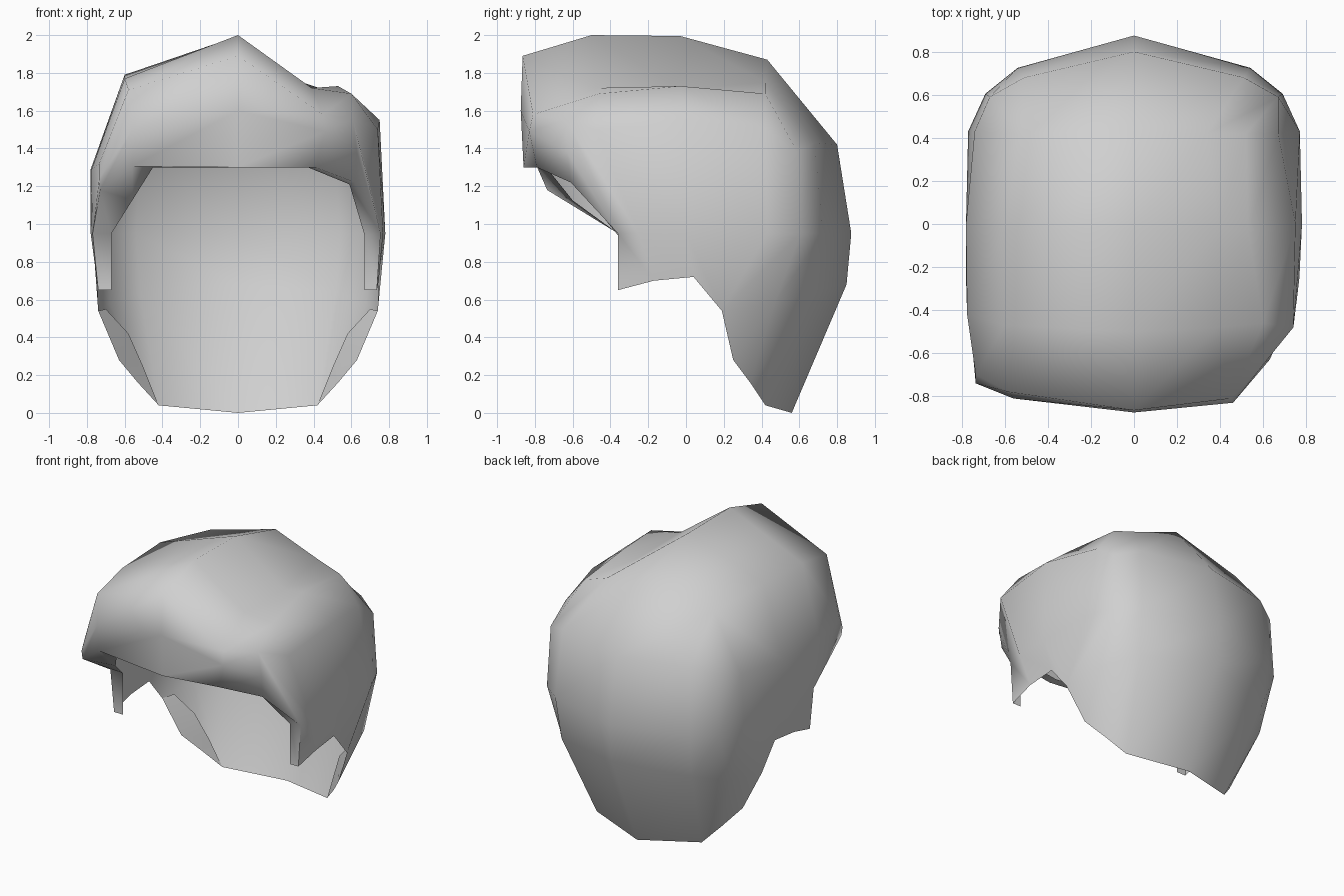
import bpy
import math

cube = bpy.data.objects.get("Cube")
if cube:
    bpy.data.objects.remove(cube, do_unlink=True)


def mirror(half):
    """Complete a row running from the -x side to the centre point."""
    return half + [(-x, y, z) for x, y, z in reversed(half[:-1])]


def skin(rows, index, verts, faces):
    """Join neighbouring rows with faces, sharing repeated points."""
    def vid(p):
        if p not in index:
            index[p] = len(verts)
            verts.append(p)
        return index[p]

    for a, b in zip(rows, rows[1:]):
        for j in range(len(a) - 1):
            quad = [vid(p) for p in (a[j], a[j + 1], b[j + 1], b[j])]
            face = list(dict.fromkeys(quad))
            if len(face) > 2:
                faces.append(face)


# Sideburn front edges, shared by the rows of the fringe
burn_r = [(-.74, -.36, .65), (-.77, -.36, .95)]
burn_l = [(.755, -.36, .95), (.735, -.36, .65)]

# Fringe arcs from one side to the other, lip to crest
lip = [(-.67, -.36, .65), (-.67, -.36, .95), (-.56, -.6, 1.125), (-.45, -.74, 1.3), (0, -.8, 1.3),
       (.37, -.74, 1.3), (.59, -.58, 1.21), (.67, -.36, .94), (.67, -.36, .65)]
brow = burn_r + [(-.73, -.735, 1.18), (-.56, -.79, 1.305), (0, -.86, 1.3),
                 (.41, -.79, 1.3), (.62, -.61, 1.22)] + burn_l
bulge = burn_r + [(-.735, -.74, 1.24), (-.56, -.81, 1.5), (0, -.875, 1.6),
                  (.46, -.83, 1.49), (.63, -.63, 1.38)] + burn_l
crest = burn_r + [(-.735, -.70, 1.32), (-.58, -.78, 1.71), (0, -.865, 1.89),
                  (.45, -.81, 1.58), (.61, -.64, 1.55)] + burn_l

# Crown arcs, with a shallow groove beside the bump on the left
crest_wide = crest[:7] + crest[6:]
crown_front = [(-.745, -.17, .70), (-.78, -.25, .95), (-.775, -.42, 1.29), (-.6, -.47, 1.77),
               (0, -.5, 2), (.39, -.48, 1.72), (.6, -.46, 1.69), (.74, -.48, 1.5),
               (.768, -.25, .95), (.745, -.17, .70)]
crown_mid = [(-.74, .04, .72), (-.78, 0, .95), (-.78, 0, 1.29), (-.6, -.03, 1.79),
             (0, -.03, 1.995), (.39, -.03, 1.715), (.53, -.03, 1.73), (.75, 0, 1.55),
             (.78, 0, .95), (.74, .04, .72)]
crown_back = [(-.74, .19, .54), (-.77, .43, .95), (-.74, .43, 1.35), (-.52, .42, 1.73),
              (0, .43, 1.87), (.34, .42, 1.75), (.52, .42, 1.69), (.67, .42, 1.5),
              (.77, .43, .95), (.74, .19, .54)]

# Rows down the back, starting from the rear arc
k = crown_back
back_top = [k[3]] * 3 + [k[4], k[5], k[6], k[6]]
back_upper = mirror([k[2], (-.67, .59, 1.38), (-.51, .68, 1.43), (0, .8, 1.42)])
back_upper[-1] = k[7]
back_wide = mirror([k[1], (-.69, .605, .95), (-.54, .725, .95), (0, .875, .95)])
back_lower = mirror([k[0], (-.68, .47, .58), (-.52, .68, .64), (0, .85, .68)])
nape_half = [(-.63, .25, .28), (-.53, .34, .16), (-.42, .42, .04), (0, .56, 0)]
nape = mirror(nape_half)

# Narrow hem turned inward along the lower side edges
hem_outer = mirror([k[0]] + nape_half)
hem_inner = mirror([(-.70, .27, .55), (-.58, .33, .42), (-.5, .38, .24)] + nape_half[2:])

index, verts, faces = {}, [], []
for block in ([lip, brow, bulge, crest],
              [crest_wide, crown_front, crown_mid, crown_back],
              [back_top, back_upper, back_wide, back_lower, nape],
              [hem_outer, hem_inner]):
    skin(block, index, verts, faces)

mesh = bpy.data.meshes.new("hair_shell")
mesh.from_pydata(verts, [], faces)
mesh.update()
hair = bpy.data.objects.new("hair_shell", mesh)
bpy.context.collection.objects.link(hair)

# Plain grey material
grey = bpy.data.materials.new("light_grey")
grey.use_nodes = True
colour = (.63, .63, .63, 1)
grey.diffuse_color = colour
grey.node_tree.nodes["Principled BSDF"].inputs["Base Color"].default_value = colour
mesh.materials.append(grey)

# Smooth surface with a sharp lip and hem
bpy.ops.object.select_all(action='DESELECT')
hair.select_set(True)
bpy.context.view_layer.objects.active = hair
bpy.ops.object.shade_smooth_by_angle(angle=math.radians(80))
